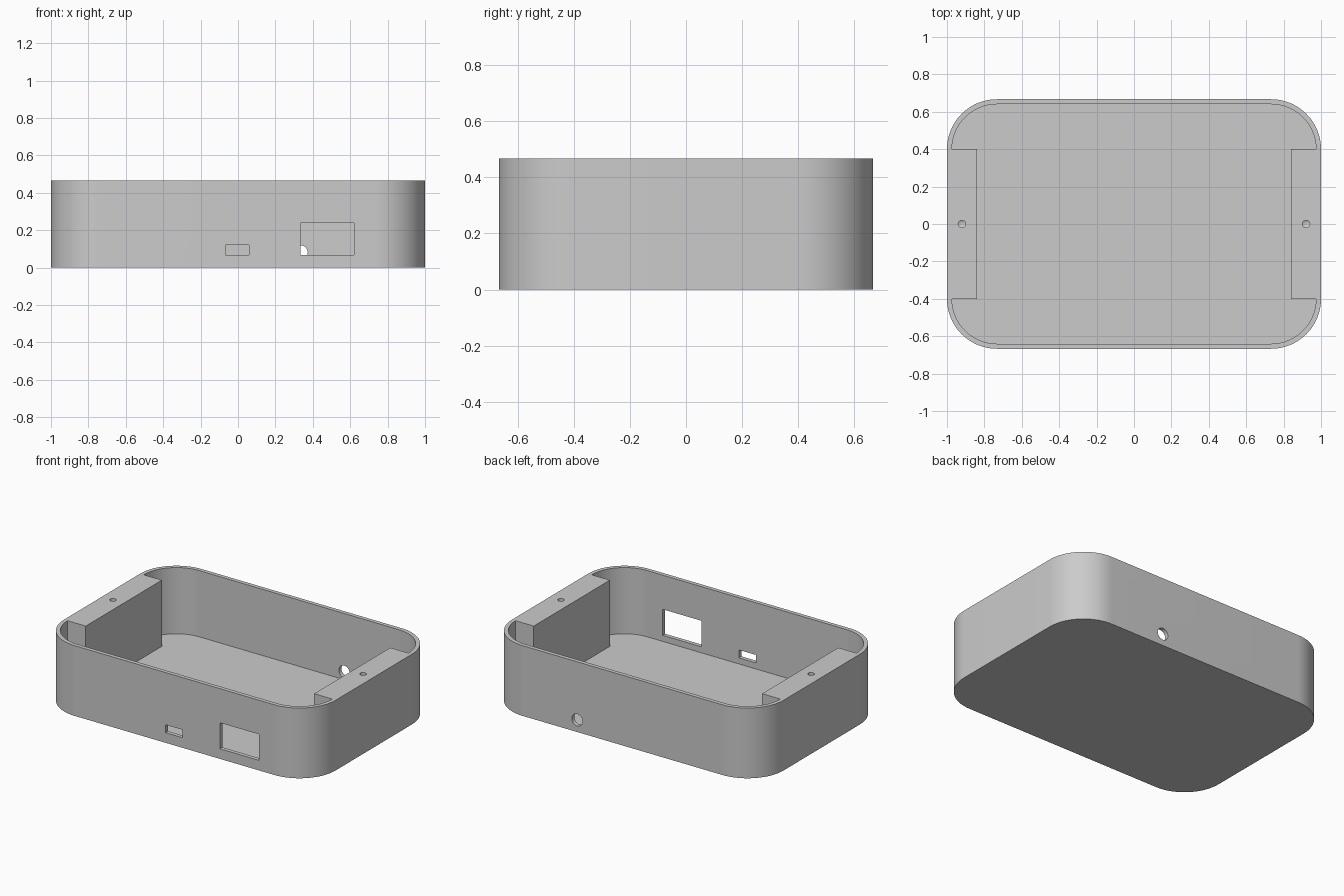
import bpy
import bmesh
from math import cos, sin, pi, radians
from mathutils import Matrix, Vector

if "Cube" in bpy.data.objects:
    bpy.data.objects.remove(bpy.data.objects["Cube"])

# Main dimensions
HX, HY, HEIGHT = 1.0, 0.667, 0.467
RADIUS, WALL = 0.267, 0.0267
BLOCK_X, BLOCK_Y = 0.84, HY - RADIUS

grey = bpy.data.materials.new("light_grey")
grey.use_nodes = True
colour = (0.6, 0.6, 0.6, 1)
grey.diffuse_color = colour
grey.node_tree.nodes["Principled BSDF"].inputs["Base Color"].default_value = colour


def rounded_profile(radius, notched=False, steps=24):
    """Rounded rectangle outline; notched leaves the two end blocks standing."""
    points = []
    for quarter, (sx, sy) in enumerate([(1, 1), (-1, 1), (-1, -1), (1, -1)]):
        arc = []
        for i in range(steps + 1):
            a = (quarter + i / steps) * pi / 2
            arc.append((sx * (HX - RADIUS) + radius * cos(a),
                        sy * (HY - RADIUS) + radius * sin(a)))
        if notched:
            notch = (sx * BLOCK_X, sy * BLOCK_Y)
            arc = [notch] + arc if quarter % 2 == 0 else arc + [notch]
        points += arc
    return points


def to_object(name, bm):
    bmesh.ops.recalc_face_normals(bm, faces=bm.faces)
    mesh = bpy.data.meshes.new(name)
    bm.to_mesh(mesh)
    bm.free()
    mesh.materials.append(grey)
    obj = bpy.data.objects.new(name, mesh)
    bpy.context.collection.objects.link(obj)
    return obj


def prism(name, points, z0, z1):
    bm = bmesh.new()
    face = bm.faces.new([bm.verts.new((x, y, z0)) for x, y in points])
    top = bmesh.ops.extrude_face_region(bm, geom=[face])["geom"]
    bmesh.ops.translate(bm, vec=(0, 0, z1 - z0),
                        verts=[v for v in top if isinstance(v, bmesh.types.BMVert)])
    return to_object(name, bm)


def box(name, x0, x1, y0, y1, z0, z1):
    return prism(name, [(x0, y0), (x1, y0), (x1, y1), (x0, y1)], z0, z1)


def cylinder(name, radius, depth, centre, tilt=0.0, tip=None):
    bm = bmesh.new()
    bmesh.ops.create_cone(
        bm, cap_ends=True, segments=32, radius1=radius, radius2=radius, depth=depth,
        matrix=Matrix.Translation(Vector(centre)) @ Matrix.Rotation(tilt, 4, 'X'))
    if tip:
        # Pointed bottom, as left by a drill
        bottom = min(bm.faces, key=lambda f: f.calc_center_median().z)
        peak = bmesh.ops.poke(bm, faces=[bottom])["verts"][0]
        peak.co.z -= tip
    return to_object(name, bm)


def cut(target, cutter):
    cutter.hide_render = True
    mod = target.modifiers.new("cut", 'BOOLEAN')
    mod.operation = 'DIFFERENCE'
    mod.solver = 'EXACT'
    mod.object = cutter
    bpy.context.view_layer.objects.active = target
    bpy.ops.object.modifier_apply(modifier=mod.name)
    bpy.data.objects.remove(cutter)


# Open tray with a thin wall and a solid block at each end
case = prism("open_case", rounded_profile(RADIUS), 0, HEIGHT)
cut(case, prism("cavity", rounded_profile(RADIUS - WALL, notched=True), WALL, HEIGHT + 0.1))

# Two rectangular openings in the front wall
cut(case, box("small_port", -0.067, 0.06, -HY - 0.1, -HY + 0.1, 0.067, 0.12))
cut(case, box("large_port", 0.333, 0.62, -HY - 0.1, -HY + 0.1, 0.067, 0.24))

# Round cable hole in the back wall
cut(case, cylinder("cable_hole", 0.04, 0.2, (0.333, HY, 0.08), tilt=pi / 2))

# Screw holes in the end blocks
for side in (-1, 1):
    cut(case, cylinder("screw_hole", 0.02, 0.28, (side * 0.92, 0, HEIGHT), tip=0.012))

bpy.ops.object.select_all(action='DESELECT')
case.select_set(True)
bpy.context.view_layer.objects.active = case
bpy.ops.object.shade_smooth_by_angle(angle=radians(30))
